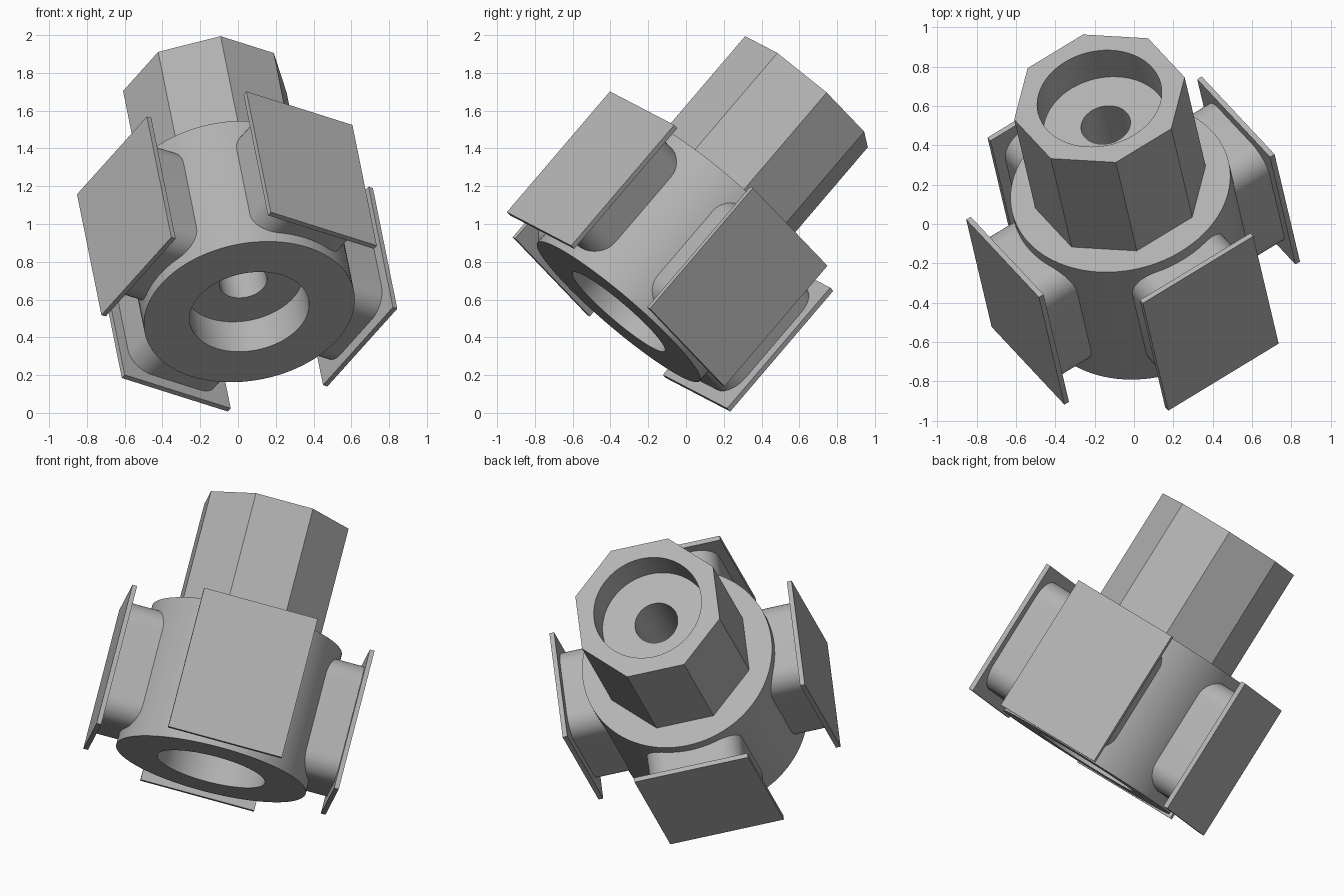
import bpy
import bmesh
from math import pi, sin, cos, radians
from mathutils import Matrix, Vector

cube = bpy.data.objects.get("Cube")
if cube:
    bpy.data.objects.remove(cube)

# Tilted frame: local z is the hub axis, local x points at the first paddle
axis = Vector((-0.152, 0.642, 0.752)).normalized()
side = Vector((0.544, -0.581, 0.605))
side = (side - axis * side.dot(axis)).normalized()
FRAME = Matrix((side, axis.cross(side), axis)).transposed().to_4x4()
FRAME.translation = (0.06, -0.357, 0.535)

# Main sizes
HUB_R, HUB_LEN = 0.565, 0.85
HEAD_R, HEAD_TOP = 0.446, 1.55
RECESS_R, RECESS_DEPTH, BORE_R = 0.32, 0.21, 0.127
PLATE_OUT, PLATE_THICK, PLATE_HALF = 0.725, 0.028, 0.34
NECK_HALF, NECK_GAP, NECK_ROUND = 0.283, 0.065, 0.13

grey = bpy.data.materials.new("plain_grey")
grey.use_nodes = True
GREY = (0.45, 0.45, 0.45, 1)
grey.diffuse_color = GREY
grey.node_tree.nodes["Principled BSDF"].inputs["Base Color"].default_value = GREY


def extrude(name, outline, vector):
    """Solid made by pushing a closed outline along a vector."""
    bm = bmesh.new()
    face = bm.faces.new([bm.verts.new(p) for p in outline])
    top = bmesh.ops.extrude_face_region(bm, geom=[face], use_keep_orig=True)
    bmesh.ops.translate(bm, vec=vector,
                        verts=[v for v in top["geom"] if isinstance(v, bmesh.types.BMVert)])
    bmesh.ops.recalc_face_normals(bm, faces=bm.faces)
    mesh = bpy.data.meshes.new(name)
    bm.to_mesh(mesh)
    bm.free()
    mesh.materials.append(grey)
    obj = bpy.data.objects.new(name, mesh)
    bpy.context.collection.objects.link(obj)
    obj.matrix_world = FRAME
    return obj


def prism(name, radius, low, high, sides=96, turn=0.0):
    """Regular prism along the hub axis."""
    ring = [(radius * cos(turn + 2 * pi * i / sides),
             radius * sin(turn + 2 * pi * i / sides), low) for i in range(sides)]
    return extrude(name, ring, (0, 0, high - low))


def activate(obj):
    bpy.ops.object.select_all(action="DESELECT")
    obj.select_set(True)
    bpy.context.view_layer.objects.active = obj


def cut(obj, cutters):
    """Subtract the cutters, then discard them."""
    activate(obj)
    for cutter in cutters:
        cutter.hide_render = True
        mod = obj.modifiers.new("bore", "BOOLEAN")
        mod.operation = "DIFFERENCE"
        mod.solver = "EXACT"
        mod.object = cutter
        bpy.ops.object.modifier_apply(modifier=mod.name)
        bpy.data.objects.remove(cutter)


def smooth(obj):
    activate(obj)
    bpy.ops.object.shade_smooth_by_angle(angle=radians(30))


# Round hub with a wide recess below and a through bore
hub = prism("hub", HUB_R, 0, HUB_LEN)
cut(hub, [prism("recess_cutter", RECESS_R, -0.1, RECESS_DEPTH),
          prism("bore_cutter", BORE_R, 0.1, HUB_LEN + 0.1)])
smooth(hub)

# Eight-sided head with the same recess on top
head = prism("octagonal_head", HEAD_R, HUB_LEN, HEAD_TOP, sides=8, turn=pi / 8)
cut(head, [prism("recess_cutter", RECESS_R, HEAD_TOP - RECESS_DEPTH, HEAD_TOP + 0.1),
           prism("bore_cutter", BORE_R, HUB_LEN - 0.1, HEAD_TOP - 0.1)])
smooth(head)


def rounded_outline(x, half_y, half_z, mid_z, radius, steps=10):
    """Rounded rectangle in the plane of a paddle."""
    points = []
    for corner, (sy, sz) in enumerate([(1, 1), (-1, 1), (-1, -1), (1, -1)]):
        for i in range(steps + 1):
            a = pi / 2 * (corner + i / steps)
            points.append((x, sy * (half_y - radius) + radius * cos(a),
                           mid_z + sz * (half_z - radius) + radius * sin(a)))
    return points


# Four paddles: a rounded neck and a square-edged plate each
plate_in = PLATE_OUT - PLATE_THICK
neck_in = 0.45
mid = HUB_LEN / 2
for i in range(4):
    turn = Matrix.Rotation(i * pi / 2, 4, "Z")
    neck = extrude(f"paddle_neck_{i + 1}",
                   rounded_outline(neck_in, NECK_HALF, mid - NECK_GAP, mid, NECK_ROUND),
                   (plate_in - neck_in, 0, 0))
    plate = extrude(f"paddle_plate_{i + 1}",
                    [(plate_in, sy * PLATE_HALF, mid + sz * mid)
                     for sy, sz in [(1, 1), (-1, 1), (-1, -1), (1, -1)]],
                    (PLATE_THICK, 0, 0))
    for part in (neck, plate):
        part.matrix_world = FRAME @ turn
    smooth(neck)
